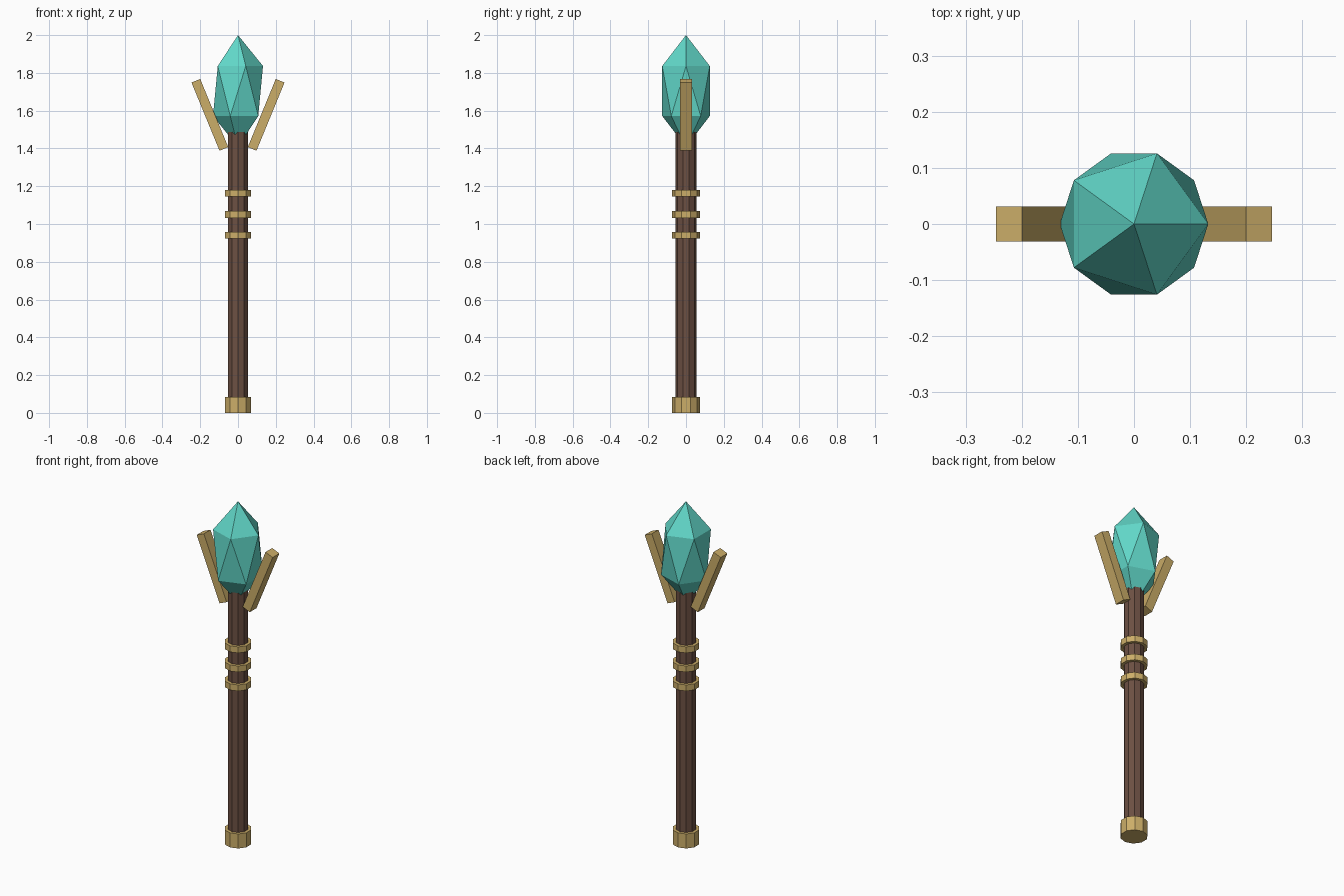
import bpy

if "Cube" in bpy.data.objects:
    bpy.data.objects.remove(bpy.data.objects["Cube"])


def material(name, rgb):
    m = bpy.data.materials.new(name)
    m.diffuse_color = (*rgb, 1)
    m.use_nodes = True
    m.node_tree.nodes["Principled BSDF"].inputs["Base Color"].default_value = m.diffuse_color
    return m


gold = material("gold", (0.60, 0.42, 0.14))
wood = material("dark_wood", (0.15, 0.08, 0.055))
teal = material("teal_crystal", (0.12, 0.68, 0.58))


def finish(name, mat):
    ob = bpy.context.object
    ob.name = name
    ob.data.materials.append(mat)
    return ob


def cylinder(name, radius, z0, z1, mat):
    bpy.ops.mesh.primitive_cylinder_add(
        vertices=10, radius=radius, depth=z1 - z0, location=(0, 0, (z0 + z1) / 2))
    return finish(name, mat)


# Staff shaft and foot cap
cylinder("shaft", 0.055, 0.01, 1.49, wood)
cylinder("foot_cap", 0.073, 0, 0.085, gold)

# Grip bands
for i, z in enumerate((0.94, 1.051, 1.163)):
    cylinder(f"grip_band_{i + 1}", 0.073, z - 0.018, z + 0.018, gold)

# Prongs leaning outward on either side of the crystal
for side, label in ((-1, "left"), (1, "right")):
    bpy.ops.mesh.primitive_cube_add(
        size=1, location=(side * 0.149, 0, 1.578), rotation=(0, side * 0.39, 0))
    prong = finish(f"{label}_prong", gold)
    prong.scale = (0.05, 0.062, 0.39)

# Crystal: stretched icosahedron
bpy.ops.mesh.primitive_ico_sphere_add(subdivisions=1, radius=1, location=(0, 0, 1.704))
crystal = finish("crystal", teal)
crystal.scale = (0.148, 0.148, 0.296)
